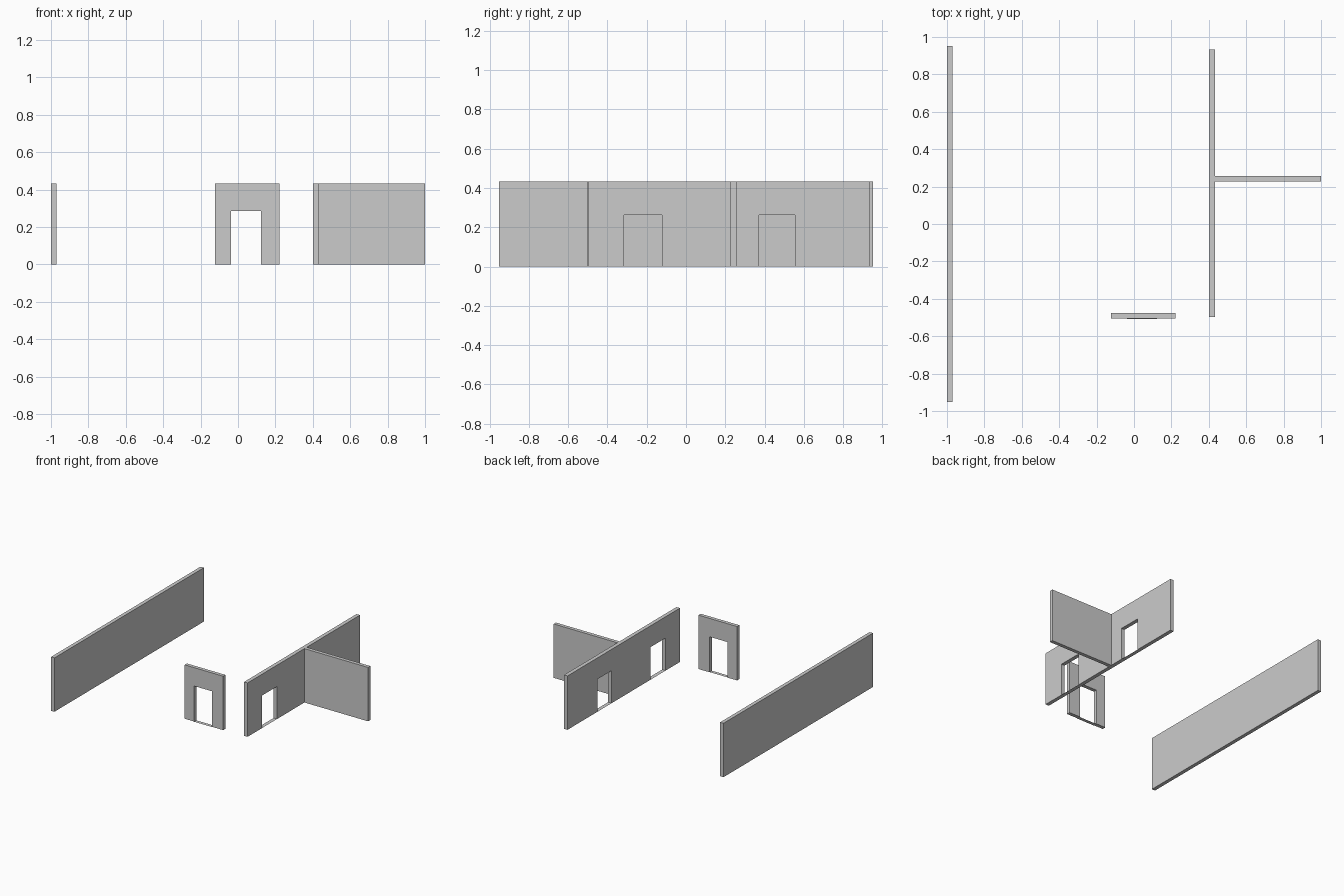
import bpy, bmesh
from mathutils import Vector

if "Cube" in bpy.data.objects:
    bpy.data.objects.remove(bpy.data.objects["Cube"])

H = 0.434  # shared wall height


def wall(name, axis, a0, a1, b0, b1, doors=(), sill_shift=0.0):
    """Wall running a0..a1 along axis, b0..b1 thick; doors are (start, end, height)."""
    def pt(a, b, z):
        return Vector((a, b, z)) if axis == 'x' else Vector((b, a, z))

    # elevation outline, stepping around each doorway
    outline = [(a0, 0)]
    for s, e, h in doors:
        outline += [(s, 0), (s, h), (e, h), (e, 0)]
    outline += [(a1, 0), (a1, H), (a0, H)]

    bm = bmesh.new()
    face = bm.faces.new([bm.verts.new(pt(a, b0, z)) for a, z in outline])
    ext = bmesh.ops.extrude_face_region(bm, geom=[face], use_keep_orig=True)
    moved = [v for v in ext['geom'] if isinstance(v, bmesh.types.BMVert)]
    bmesh.ops.translate(bm, verts=moved, vec=pt(0, b1 - b0, 0))
    bmesh.ops.recalc_face_normals(bm, faces=bm.faces)

    # flat sill across the foot of each doorway
    for s, e, _ in doors:
        c0, c1 = b0 + sill_shift, b1 + sill_shift
        f = bm.faces.new([bm.verts.new(pt(a, b, 0)) for a, b in
                          ((s, c0), (e, c0), (e, c1), (s, c1))])
        f.normal_update()
        if f.normal.z < 0:
            f.normal_flip()

    mesh = bpy.data.meshes.new(name)
    bm.to_mesh(mesh)
    bm.free()
    obj = bpy.data.objects.new(name, mesh)
    bpy.context.collection.objects.link(obj)
    return obj


# long solid outer wall
wall("outer_wall", 'y', -0.951, 0.951, -1.0, -0.97)
# short freestanding wall with one doorway
wall("entry_wall", 'x', -0.122, 0.221, -0.504, -0.475,
     [(-0.037, 0.123, 0.286)], sill_shift=-0.003)
# partition with two doorways
wall("partition_wall", 'y', -0.497, 0.934, 0.402, 0.433,
     [(-0.316, -0.122, 0.262), (0.372, 0.555, 0.262)])
# solid wall branching off the partition
wall("cross_wall", 'x', 0.433, 1.0, 0.227, 0.256)
